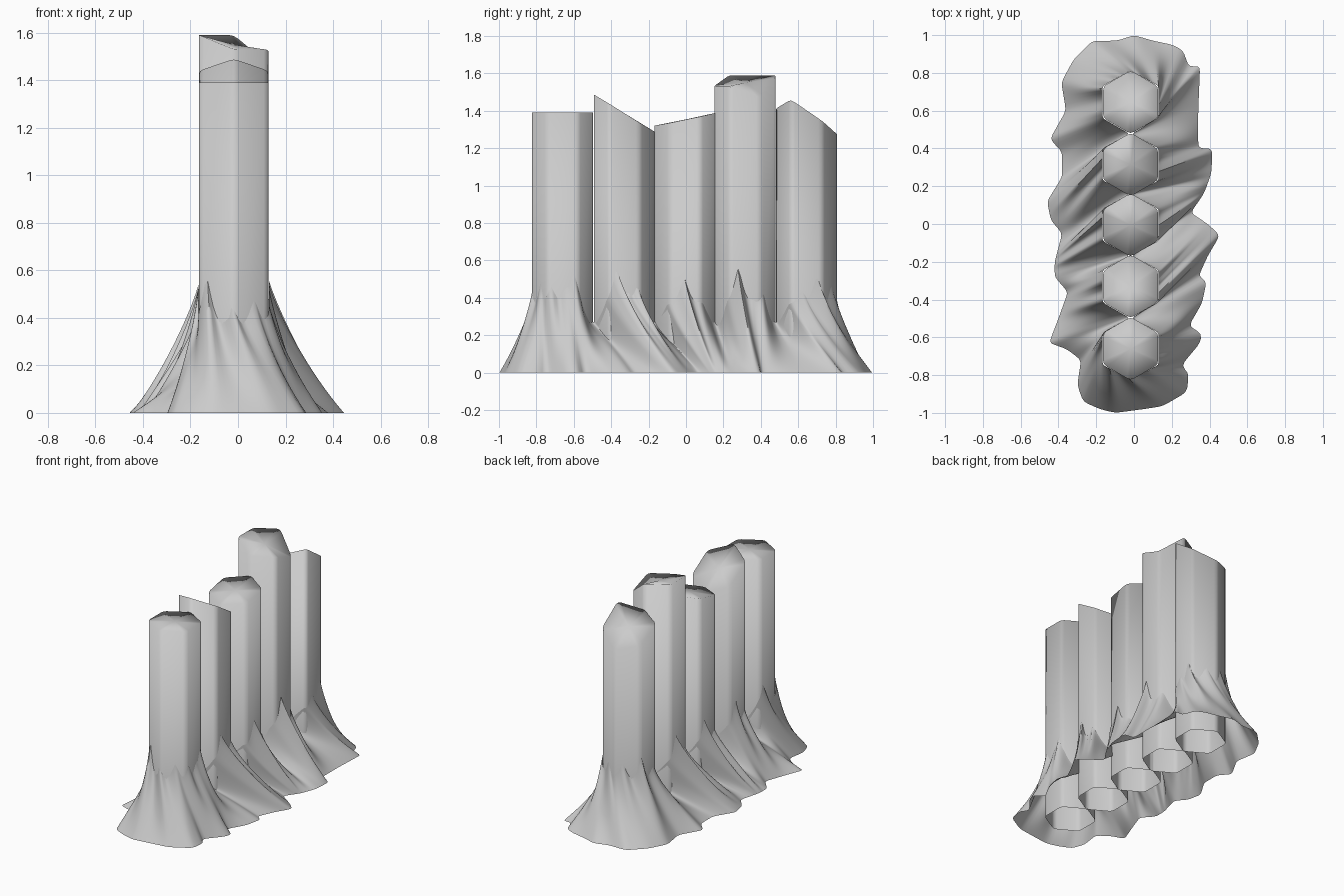
import bpy, bmesh, math
from mathutils import Vector

if "Cube" in bpy.data.objects:
    bpy.data.objects.remove(bpy.data.objects["Cube"])

CX = -0.018
YS = [-0.66, -0.33, -0.005, 0.315, 0.645]
# cut heights at the six corners, counter-clockwise from the -y corner
TOPS = [
    [1.39] * 6,
    [1.49, 1.44, 1.335, 1.285, 1.335, 1.44],
    [1.32, 1.335, 1.37, 1.39, 1.37, 1.335],
    [1.53, 1.53, 1.47, 1.59, 1.59, 1.59],
    [1.41, 1.46, 1.345, 1.27, 1.295, 1.385],
]


def finish(bm, name, angle):
    me = bpy.data.meshes.new(name)
    bm.to_mesh(me)
    bm.free()
    ob = bpy.data.objects.new(name, me)
    bpy.context.collection.objects.link(ob)
    bpy.ops.object.select_all(action='DESELECT')
    ob.select_set(True)
    bpy.context.view_layer.objects.active = ob
    bpy.ops.object.shade_smooth_by_angle(angle=math.radians(angle))


# hexagonal column: softened corners, slanted top, open bottom
def column(name, cy, tops):
    R = 0.168
    cor = []
    for k in range(6):
        a = -math.pi / 2 + k * math.pi / 3
        cor.append(Vector((CX + R * math.cos(a), cy + R * math.sin(a), tops[k])))
    prof = []
    for k in range(6):
        p, c, n = cor[k - 1], cor[k], cor[(k + 1) % 6]
        a, b = c.lerp(p, 0.13), c.lerp(n, 0.13)
        prof += [a, (a + b) * 0.25 + c * 0.5, b]
    bm = bmesh.new()
    lo = [bm.verts.new((p.x, p.y, 0)) for p in prof]
    hi = [bm.verts.new(p) for p in prof]
    mid = bm.verts.new((CX, cy, sum(tops) / 6))
    n = len(prof)
    for i in range(n):
        j = (i + 1) % n
        bm.faces.new((lo[i], lo[j], hi[j], hi[i]))
        bm.faces.new((hi[i], hi[j], mid))
    finish(bm, name, 150)


for i, (y, t) in enumerate(zip(YS, TOPS)):
    column(f"column_{i + 1}", y, t)


def resample(pts, n):
    d = [0]
    for a, b in zip(pts, pts[1:]):
        d.append(d[-1] + (Vector(b) - Vector(a)).length)
    out, k = [], 0
    for i in range(n):
        s = d[-1] * i / n
        while d[k + 1] < s:
            k += 1
        out.append(Vector(pts[k]).lerp(Vector(pts[k + 1]), (s - d[k]) / (d[k + 1] - d[k])))
    return out


def smooth(loop, times):
    for _ in range(times):
        n = len(loop)
        loop = [(loop[i - 1] + loop[i] * 2 + loop[(i + 1) % n]) / 4 for i in range(n)]
    return loop


HALF = 180
# ground outline of the rock base, right half then left half
right = [(-.1, -1), (.05, -.98), (.15, -.965), (.28, -.89), (.29, -.79), (.25, -.75), (.35, -.63),
         (.36, -.58), (.29, -.54), (.36, -.42), (.385, -.3), (.34, -.28), (.39, -.17), (.455, -.06),
         (.39, 0), (.30, .06), (.37, .16), (.41, .27), (.415, .4), (.34, .4), (.34, .6), (.35, .84),
         (.29, .83), (.26, .92), (.2, .95), (.1, .97), (0, 1)]
left = [(0, 1), (-.09, .97), (-.22, .97), (-.32, .87), (-.385, .75), (-.36, .6), (-.445, .45),
        (-.38, .38), (-.38, .25), (-.46, .12), (-.44, .02), (-.38, -.05), (-.42, -.2), (-.42, -.28),
        (-.35, -.36), (-.4, -.5), (-.45, -.63), (-.36, -.66), (-.28, -.72), (-.3, -.85),
        (-.27, -.94), (-.18, -.98), (-.1, -1)]
outer = smooth(resample(right, HALF) + resample(left, HALF), 2)

# inner outline pressed against the columns, notched between them
side = [(0, -.825)]
for y in YS:
    side += [(.149, y - .085), (.149, y + .085), (.006, y + .163)]
side[-1] = (0, .812)
r_in = [(CX + x, y) for x, y in side]
l_in = [(CX - x, y) for x, y in reversed(side)]
inner = smooth(resample(r_in, HALF) + resample(l_in, HALF), 1)

# spike tips along the upper rim
SPIKES = [(-.13, -.76, .58), (-.03, -.83, .47), (.07, -.78, .48), (.13, -.72, .46), (.13, -.64, .46),
          (.13, -.6, .54), (.13, -.37, .56), (.13, -.31, .43), (.13, -.26, .46), (.13, -.01, .51),
          (.13, .07, .38), (.13, .28, .56), (.12, .35, .4), (.11, .42, .43), (.13, .62, .44),
          (.13, .7, .52), (.05, .79, .5), (-.07, .79, .5), (-.17, .72, .54), (-.17, .6, .42),
          (-.17, .35, .55), (-.17, .25, .42), (-.17, .04, .54), (-.17, -.07, .42),
          (-.17, -.3, .55), (-.17, -.4, .43), (-.17, -.6, .54)]


def rim_height(p):
    t = min(1, max(0, (abs(p.x - CX) - .04) / .09))
    if abs(p.y) > .74:
        t = 1
    h = .27 + .09 * t
    return max([h] + [h + (z - h) * math.exp(-(math.hypot(p.x - x, p.y - y) / .034) ** 1.3)
                      for x, y, z in SPIKES])


# flared, swirling rock base
N, ROWS = 2 * HALF, 24
bm = bmesh.new()
grid = []
heights = [rim_height(p) for p in inner]
wide = smooth(heights, 6)
for j in range(ROWS + 1):
    t = j / ROWS
    row = []
    for i in range(N):
        # twist round the ring, evened out between ends and sides
        s = i + 16 + 20 * math.sin(math.tau * i / HALF)
        k = math.floor(s)
        b = outer[k % N].lerp(outer[(k + 1) % N], s - k)
        a = inner[i]
        rip = math.sin(i * math.tau * 33 / N) + .8 * math.sin(i * math.tau * 21 / N + 1)
        # spikes stand out as ridges, dips sink in as furrows
        f = (1 - t) ** 1.2 + (.025 * rip + .6 * (wide[i] - .38)) * 3 * t * (1 - t)
        p = a.lerp(b, min(1, f))
        base = .37 * (1 - t) + heights[i] * t
        row.append(bm.verts.new((p.x, p.y, base * t)))
    grid.append(row)
for j in range(ROWS):
    for i in range(N):
        k = (i + 1) % N
        bm.faces.new((grid[j][i], grid[j][k], grid[j + 1][k], grid[j + 1][i]))
finish(bm, "rock_base", 75)
